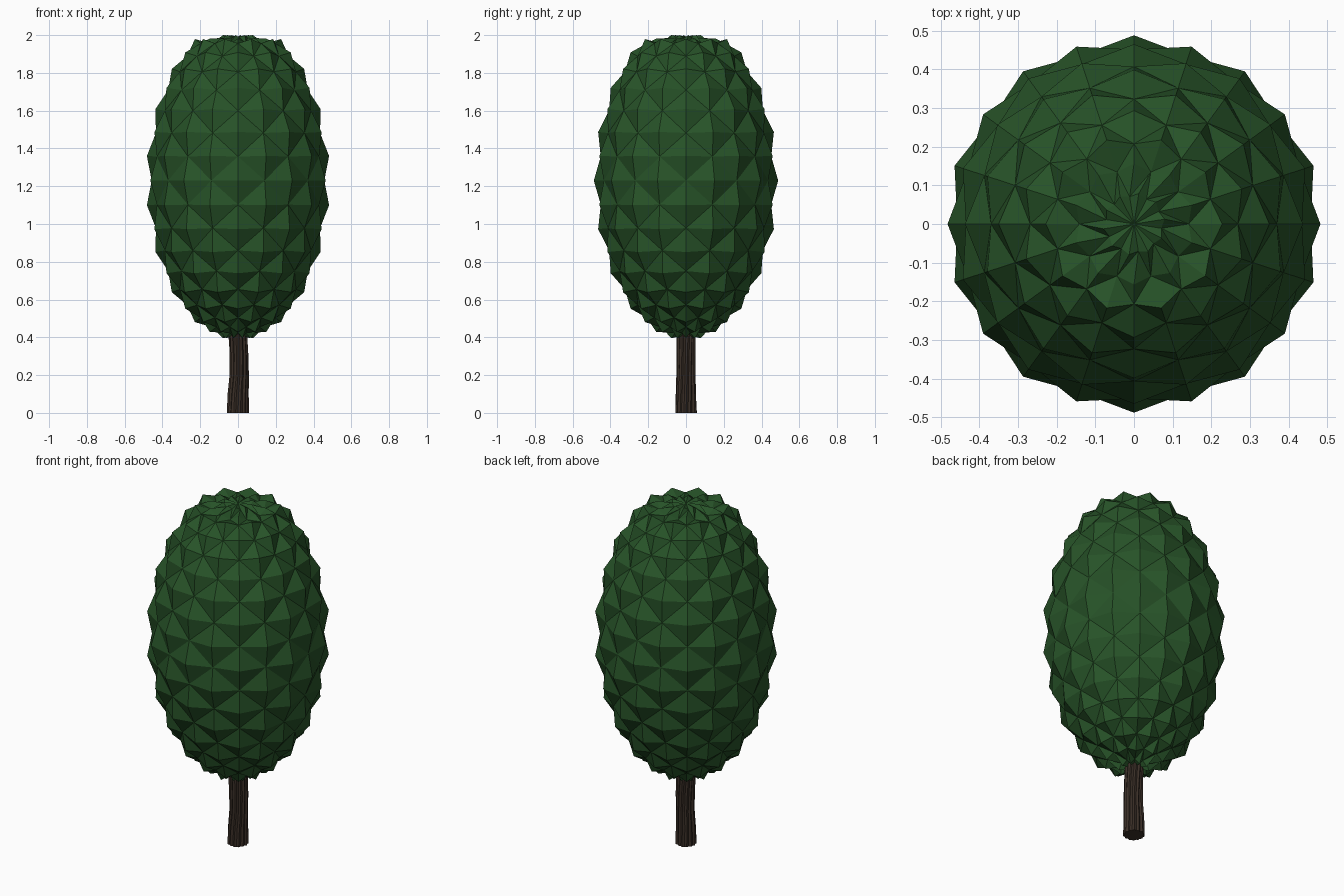
import bpy, bmesh, math

cube = bpy.data.objects.get("Cube")
if cube:
    bpy.data.objects.remove(cube, do_unlink=True)


def material(name, rgb):
    m = bpy.data.materials.new(name)
    m.use_nodes = True
    m.diffuse_color = (*rgb, 1)
    m.node_tree.nodes["Principled BSDF"].inputs["Base Color"].default_value = (*rgb, 1)
    return m


def finish(bm, name, mat):
    bmesh.ops.recalc_face_normals(bm, faces=bm.faces)
    mesh = bpy.data.meshes.new(name)
    bm.to_mesh(mesh)
    bm.free()
    mesh.materials.append(mat)
    obj = bpy.data.objects.new(name, mesh)
    bpy.context.collection.objects.link(obj)
    return obj


leaf = material("leaf green", (0.02, 0.085, 0.021))
bark = material("bark brown", (0.042, 0.028, 0.02))

# Crown: tall ellipsoid grid, every second vertex pulled out to a leaf tip
SIDES, HALF = 20, 10
RADIUS, HEIGHT, CENTRE, SPIKE = 0.457, 0.815, 1.23, 0.031
FLAT_TOP = {8: 1.955, 9: 1.985}


def is_tip(row, col):
    return (row + col) % 2 == 1


def crown_point(row, col):
    lat = math.pi / 2 * row / HALF
    ang = math.tau * col / SIDES
    if row == HALF - 1:
        ang += math.radians(9)  # twisted whorl at the top
    r, z = RADIUS * math.cos(lat), CENTRE + HEIGHT * math.sin(lat)
    z = FLAT_TOP.get(row, z)
    if is_tip(row, col):
        nr, nz = math.cos(lat) / RADIUS, math.sin(lat) / HEIGHT
        n = math.hypot(nr, nz)
        r += SPIKE * nr / n
        z += SPIKE * nz / n
    return (r * math.cos(ang), r * math.sin(ang), min(z, 2.0))


bm = bmesh.new()
rows = range(1 - HALF, HALF)
grid = {(k, j): bm.verts.new(crown_point(k, j)) for k in rows for j in range(SIDES)}
bottom = bm.verts.new((0, 0, CENTRE - HEIGHT))
top = bm.verts.new((0, 0, 1.99))
for j in range(SIDES):
    n = (j + 1) % SIDES
    bm.faces.new((grid[rows[0], n], grid[rows[0], j], bottom))
    bm.faces.new((grid[rows[-1], j], grid[rows[-1], n], top))
    for k in rows[:-1]:
        a, b, c, d = grid[k, j], grid[k, n], grid[k + 1, n], grid[k + 1, j]
        # Fold each cell along its two low corners so that tips form pyramids
        if is_tip(k, j):
            bm.faces.new((a, b, d))
            bm.faces.new((b, c, d))
        else:
            bm.faces.new((a, b, c))
            bm.faces.new((a, c, d))
finish(bm, "crown", leaf)

# Trunk: ridged bark column with a slight bend and twist
bm = bmesh.new()
RIBS = 28
SECTIONS = [(0, 0.054, 0), (0.1, 0.051, 0.001), (0.2, 0.047, 0.006),
            (0.3, 0.047, 0.005), (0.4, 0.047, 0), (0.5, 0.046, 0)]
rings = []
for z, radius, shift in SECTIONS:
    ring = []
    for i in range(RIBS):
        ang = math.tau * i / RIBS + 0.5 * z
        r = radius * (1 + 0.07 * (-1) ** i + 0.03 * math.sin(5 * i + 9 * z))
        ring.append(bm.verts.new((shift + r * math.cos(ang), r * math.sin(ang), z)))
    rings.append(ring)
for low, high in zip(rings, rings[1:]):
    for i in range(RIBS):
        n = (i + 1) % RIBS
        bm.faces.new((low[i], low[n], high[n], high[i]))
bm.faces.new(rings[0])
bm.faces.new(rings[-1])
finish(bm, "trunk", bark)
